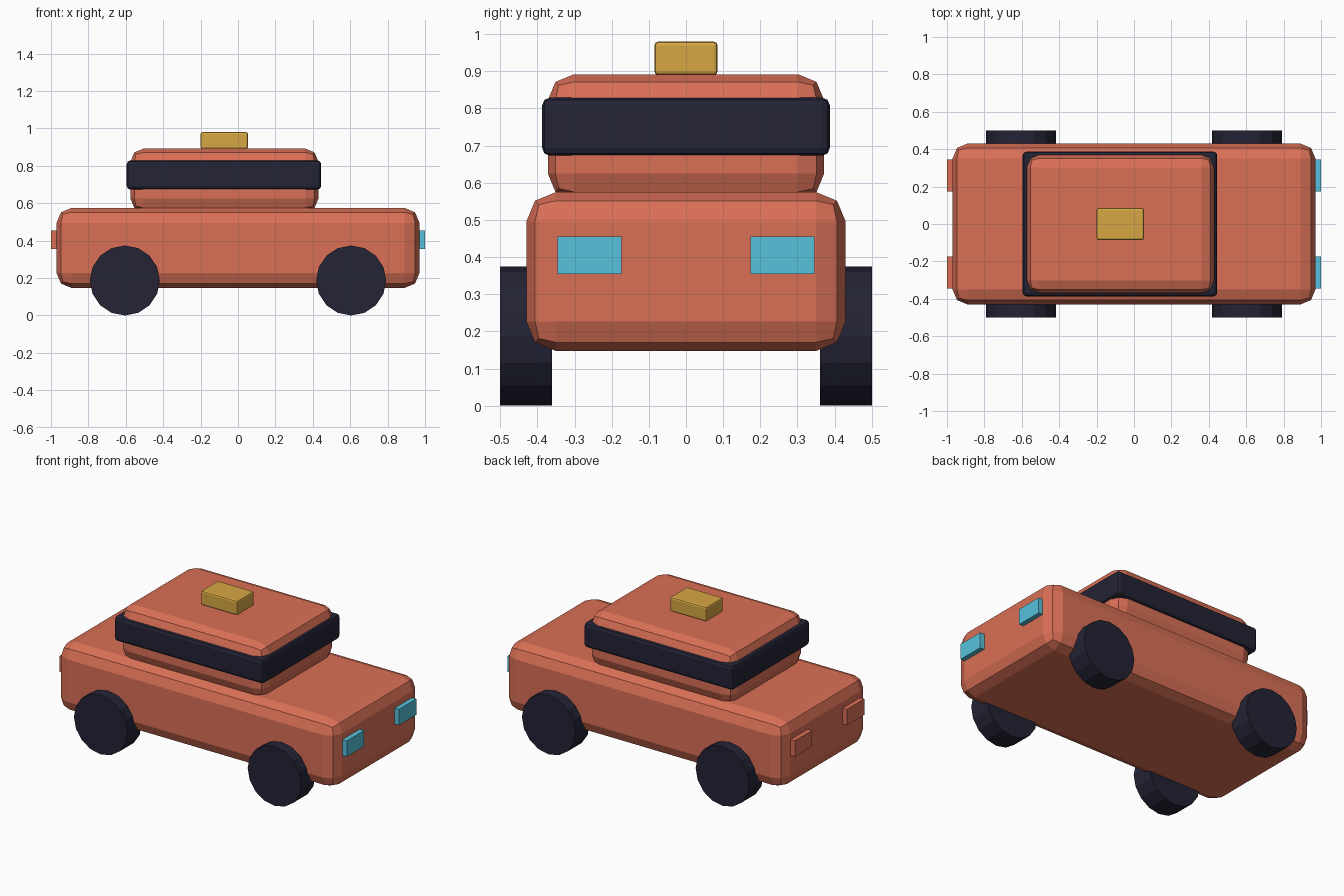
import bpy
import math

default = bpy.data.objects.get("Cube")
if default:
    bpy.data.objects.remove(default, do_unlink=True)


def to_linear(c):
    c /= 255
    return c / 12.92 if c <= 0.04045 else ((c + 0.055) / 1.055) ** 2.4


def material(name, r, g, b):
    mat = bpy.data.materials.new(name)
    mat.use_nodes = True
    colour = (to_linear(r), to_linear(g), to_linear(b), 1)
    mat.diffuse_color = colour
    bsdf = next(n for n in mat.node_tree.nodes if n.type == 'BSDF_PRINCIPLED')
    bsdf.inputs["Base Color"].default_value = colour
    return mat


paint = material("coral paint", 218, 112, 86)
dark = material("dark navy", 35, 35, 54)
glow = material("light blue", 87, 193, 219)
gold = material("gold", 215, 167, 67)


def box(name, x, y, z, mat, bevel=0.0):
    """Box spanning the given (min, max) ranges, with an optional two-step bevel."""
    bpy.ops.mesh.primitive_cube_add(size=1, location=[sum(r) / 2 for r in (x, y, z)])
    obj = bpy.context.object
    obj.name = name
    size = [r[1] - r[0] for r in (x, y, z)]
    for v in obj.data.vertices:
        v.co = [c * s for c, s in zip(v.co, size)]
    obj.data.materials.append(mat)
    if bevel:
        mod = obj.modifiers.new("Bevel", 'BEVEL')
        mod.width = bevel
        mod.segments = 2
    return obj


# Body, cabin, wraparound window band and roof sign
box("body", (-0.97, 0.97), (-0.43, 0.43), (0.147, 0.575), paint, 0.08)
box("cabin", (-0.575, 0.43), (-0.372, 0.372), (0.555, 0.892), paint, 0.07)
box("window_band", (-0.595, 0.445), (-0.387, 0.387), (0.673, 0.829), dark, 0.02)
box("roof_sign", (-0.2, 0.053), (-0.085, 0.085), (0.89, 0.98), gold, 0.01)

for side, label in ((1, "left"), (-1, "right")):
    # Lamps at both ends
    y = sorted((side * 0.173, side * 0.346))
    box(f"headlight_{label}", (0.96, 1.0), y, (0.355, 0.455), glow)
    box(f"tail_light_{label}", (-1.0, -0.96), y, (0.355, 0.455), paint)
    # Faceted wheels
    for x, end in ((0.605, "front"), (-0.605, "rear")):
        bpy.ops.mesh.primitive_cylinder_add(
            vertices=16, radius=0.187, depth=0.14,
            location=(x, side * 0.431, 0.187), rotation=(math.pi / 2, 0, 0))
        wheel = bpy.context.object
        wheel.name = f"{end}_wheel_{label}"
        wheel.data.materials.append(dark)
